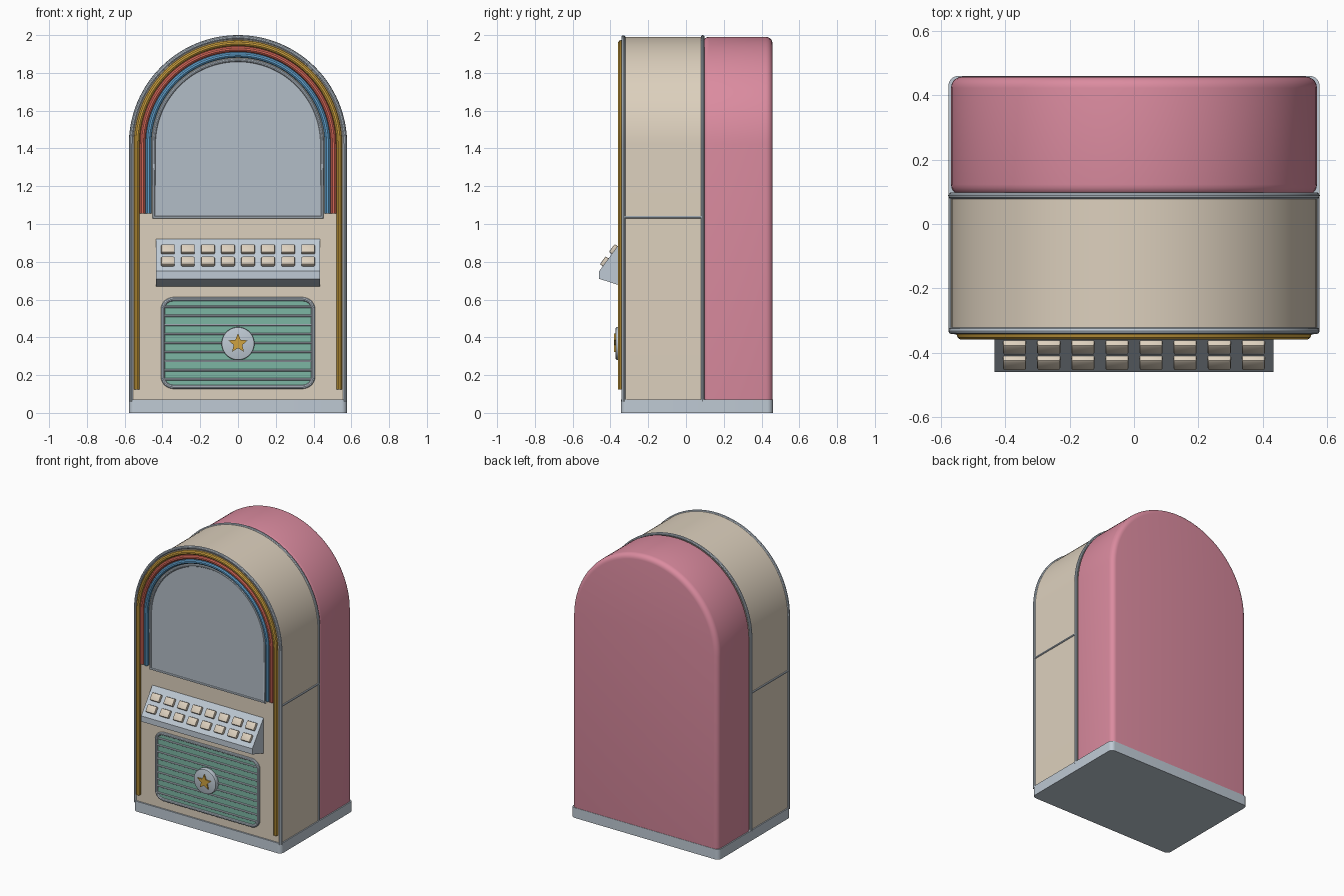
import bpy, bmesh, math
from mathutils import Matrix, Vector

if "Cube" in bpy.data.objects:
    bpy.data.objects.remove(bpy.data.objects["Cube"])


def mat(name, rgb):
    m = bpy.data.materials.new(name)
    m.diffuse_color = (*rgb, 1)
    m.use_nodes = True
    m.node_tree.nodes["Principled BSDF"].inputs["Base Color"].default_value = m.diffuse_color
    return m


CREAM = mat("cream", (0.72, 0.63, 0.51))
PINK = mat("pink", (0.71, 0.26, 0.35))
CHROME = mat("chrome", (0.52, 0.59, 0.66))
GLASS = mat("window_grey", (0.45, 0.51, 0.57))
GOLD = mat("gold", (0.62, 0.36, 0.05))
RED = mat("coral", (0.68, 0.14, 0.10))
BLUE = mat("blue", (0.12, 0.36, 0.62))
TEAL = mat("teal", (0.20, 0.47, 0.37))

ARCH_Z = 1.422   # height where the arch begins
FRONT = -0.335   # front face of the cabinet


def finish(bm, name, material):
    bmesh.ops.recalc_face_normals(bm, faces=bm.faces)
    me = bpy.data.meshes.new(name)
    bm.to_mesh(me)
    bm.free()
    me.materials.append(material)
    me.shade_smooth()
    me.set_sharp_from_angle(angle=math.radians(35))
    ob = bpy.data.objects.new(name, me)
    bpy.context.collection.objects.link(ob)
    return ob


def bevel_sharp(bm, width, segs):
    bm.normal_update()
    edges = [e for e in bm.edges if e.calc_face_angle(0) > 0.9]
    bmesh.ops.bevel(bm, geom=edges, offset=width, segments=segs, profile=0.5,
                    affect='EDGES', clamp_overlap=False)


def prism(name, pts, a, b, material, axis='y', bevel=0, segs=3):
    """Extrude a 2D profile along an axis from a to b."""
    place = {'y': lambda p, d: (p[0], d, p[1]),
             'x': lambda p, d: (d, p[0], p[1]),
             'z': lambda p, d: (p[0], p[1], d)}[axis]
    bm = bmesh.new()
    lo = [bm.verts.new(place(p, a)) for p in pts]
    hi = [bm.verts.new(place(p, b)) for p in pts]
    bm.faces.new(lo)
    bm.faces.new(hi)
    n = len(pts)
    for i in range(n):
        j = (i + 1) % n
        bm.faces.new((lo[i], lo[j], hi[j], hi[i]))
    bmesh.ops.recalc_face_normals(bm, faces=bm.faces)
    if bevel:
        bevel_sharp(bm, bevel, segs)
    return finish(bm, name, material)


def arch(r, z0, n=56):
    """Open outline: up the right side, over the arch, down the left side."""
    arc = [(r * math.cos(math.pi * i / n), ARCH_Z + r * math.sin(math.pi * i / n))
           for i in range(n + 1)]
    return [(r, z0)] + arc + [(-r, z0)]


def round_rect(x0, x1, y0, y1, r, n=8):
    pts = []
    for cx, cy, s in ((x1 - r, y1 - r, 0), (x0 + r, y1 - r, 1),
                      (x0 + r, y0 + r, 2), (x1 - r, y0 + r, 3)):
        for i in range(n + 1):
            t = math.pi / 2 * (s + i / n)
            pts.append((cx + r * math.cos(t), cy + r * math.sin(t)))
    return pts


def tube(name, pts, radius, material, closed=False):
    """Round tube along a list of 3D points."""
    cu = bpy.data.curves.new(name, 'CURVE')
    cu.dimensions = '3D'
    cu.bevel_depth = radius
    cu.bevel_resolution = 3
    cu.use_fill_caps = True
    sp = cu.splines.new('POLY')
    sp.points.add(len(pts) - 1)
    for p, c in zip(sp.points, pts):
        p.co = (*c, 1)
    sp.use_cyclic_u = closed
    tmp = bpy.data.objects.new(name + "_path", cu)
    bpy.context.collection.objects.link(tmp)
    bpy.context.view_layer.update()
    me = bpy.data.meshes.new_from_object(
        tmp.evaluated_get(bpy.context.evaluated_depsgraph_get()))
    bpy.data.objects.remove(tmp)
    bm = bmesh.new()
    bm.from_mesh(me)
    bpy.data.meshes.remove(me)
    for f in bm.faces:
        f.material_index = 0
    return finish(bm, name, material)


def at_y(pts, y):
    return [(x, y, z) for x, z in pts]


# Cabinet: cream front, pink rounded back, chrome plinth
prism("cabinet_front", arch(0.569, 0.03), FRONT, 0.09, CREAM)
prism("cabinet_back", arch(0.569, 0.01), 0.088, 0.458, PINK, bevel=0.035, segs=5)
prism("plinth", round_rect(-0.577, 0.577, -0.345, 0.46, 0.03), 0, 0.072, CHROME, 'z')

# Chrome trims around the cabinet and along its sides
tube("front_trim", at_y(arch(0.566, 0.06), FRONT + 0.003), 0.011, CHROME)
tube("middle_trim", at_y(arch(0.568, 0.06), 0.088), 0.010, CHROME)
for side, s in (("left", -1), ("right", 1)):
    tube(side + "_side_trim", [(s * 0.569, FRONT, 1.037), (s * 0.569, 0.088, 1.037)],
         0.007, CHROME)

# Arched window and its frame
prism("window", arch(0.442, 1.035), FRONT + 0.01, FRONT - 0.005, GLASS)
tube("window_frame", at_y(arch(0.446, 1.035), FRONT - 0.002), 0.010, CHROME, True)

# Coloured light tubes
for name, r, z0, m in (("gold_tube", 0.536, 0.125, GOLD), ("coral_tube", 0.505, 1.055, RED),
                       ("blue_tube", 0.474, 1.055, BLUE)):
    tube(name, at_y(arch(r, z0), FRONT - 0.009), 0.0155, m)

# Sloping key panel with two rows of buttons
panel = [(FRONT + 0.01, 0.92), (FRONT, 0.92), (-0.46, 0.75), (-0.46, 0.71),
         (FRONT, 0.67), (FRONT + 0.01, 0.67)]
prism("key_panel", panel, -0.434, 0.434, CHROME, 'x')
down = Vector((0, -0.125, -0.17)).normalized()
out = Vector((0, -0.17, 0.125)).normalized()
across = down.cross(out)
for row, z in (("upper", 0.862), ("lower", 0.797)):
    bm = bmesh.new()
    for i in range(8):
        y = FRONT - (0.92 - z) * 0.125 / 0.17
        c = Vector(((i - 3.5) * 0.106, y, z)) + out * 0.006
        m = Matrix((across * 0.072, down * 0.052, out * 0.026)).transposed().to_4x4()
        bmesh.ops.create_cube(bm, size=1, matrix=Matrix.Translation(c) @ m)
    bmesh.ops.recalc_face_normals(bm, faces=bm.faces)
    bevel_sharp(bm, 0.006, 2)
    finish(bm, row + "_buttons", CREAM)

# Speaker grille: teal panel, chrome frame and bars
outline = round_rect(-0.398, 0.398, 0.138, 0.602, 0.055)
prism("grille_panel", outline, FRONT + 0.01, FRONT - 0.006, TEAL)
tube("grille_frame", at_y(outline, FRONT - 0.004), 0.011, CHROME, True)
for k in range(-4, 5):
    z = 0.37 + 0.048 * k
    tube("grille_bar", [(-0.39, FRONT - 0.007, z), (0.39, FRONT - 0.007, z)], 0.006, CHROME)

# Round badge with a star
disc = [(0.087 * math.cos(t * math.pi / 24), 0.367 + 0.087 * math.sin(t * math.pi / 24))
        for t in range(48)]
prism("badge", disc, FRONT, -0.372, CHROME, bevel=0.006, segs=2)
star = []
for k in range(10):
    r, t = (0.054 if k % 2 == 0 else 0.024), math.pi / 2 + k * math.pi / 5
    star.append((r * math.cos(t), 0.367 + r * math.sin(t)))
prism("badge_star", star, -0.37, -0.380, GOLD)
